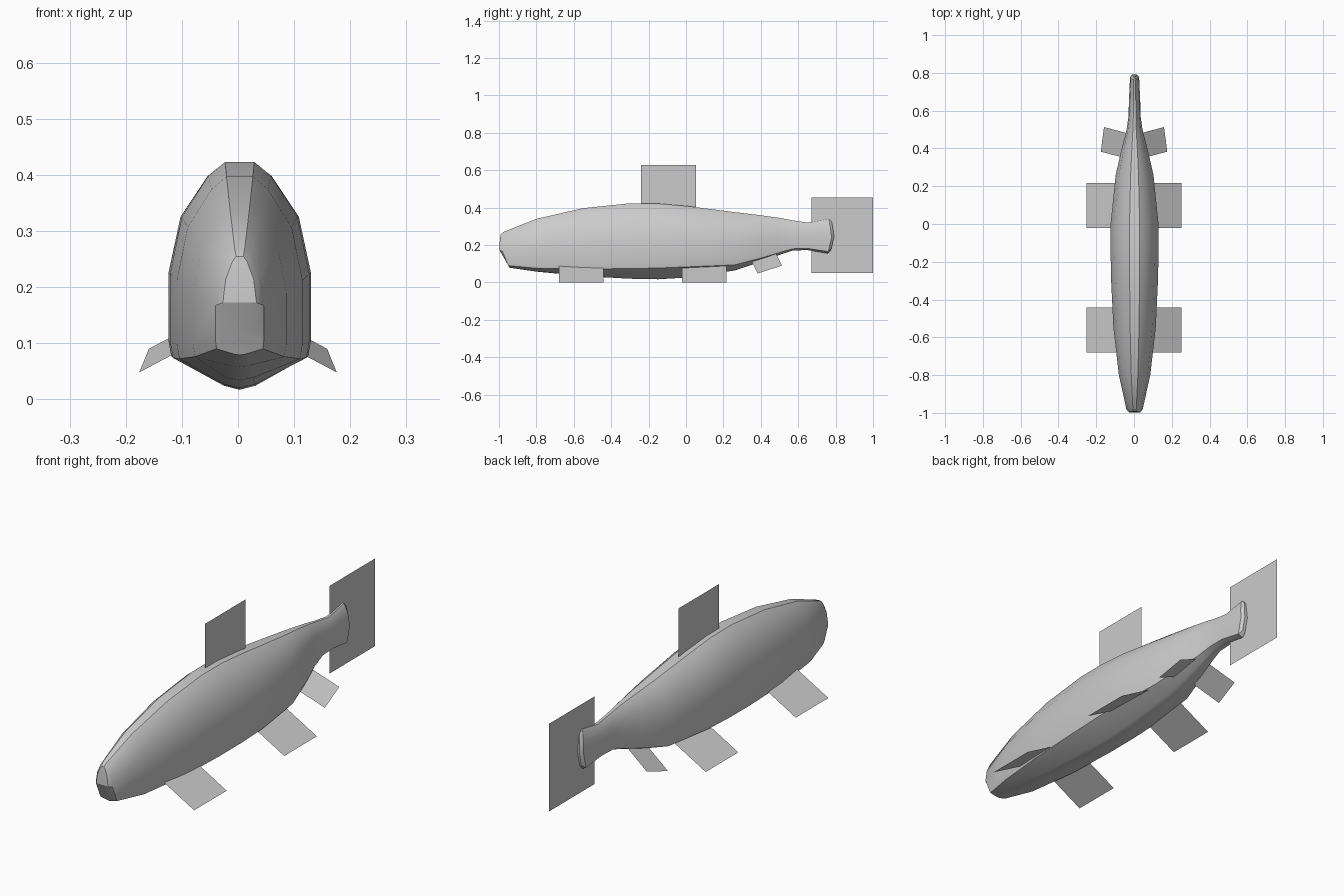
import bpy, bmesh

if "Cube" in bpy.data.objects:
    bpy.data.objects.remove(bpy.data.objects["Cube"])

# Half cross-section: (fraction of half-width, fraction of height above the lower corner)
SECTION = [(0.96, 0.0), (1.0, 0.08), (1.0, 0.43), (0.83, 0.72), (0.45, 0.93), (0.21, 1.0)]

# Stations: y, top z, lower corner z, keel z, half-width, y shift at the bottom, y shift at the top
STATIONS = [
    (-1.000, 0.255, 0.110, 0.100, 0.030, 0.045, 0.008),
    (-0.985, 0.270, 0.090, 0.079, 0.043, 0.040, 0.008),
    (-0.800, 0.340, 0.076, 0.058, 0.083, 0, 0),
    (-0.550, 0.397, 0.072, 0.034, 0.112, 0, 0),
    (-0.300, 0.423, 0.074, 0.020, 0.124, 0, 0),
    (-0.150, 0.422, 0.077, 0.017, 0.127, 0, 0),
    (0.000, 0.409, 0.083, 0.026, 0.127, 0, 0),
    (0.260, 0.376, 0.094, 0.064, 0.100, 0, 0),
    (0.400, 0.359, 0.130, 0.110, 0.068, 0, 0),
    (0.500, 0.345, 0.160, 0.147, 0.042, 0, 0),
    (0.570, 0.332, 0.180, 0.171, 0.032, 0, 0),
    (0.650, 0.320, 0.182, 0.173, 0.030, 0, 0),
    (0.780, 0.340, 0.165, 0.155, 0.024, -0.022, -0.017),
    (0.793, 0.325, 0.180, 0.172, 0.012, -0.018, -0.014),
]


def add_mesh(name, bm, smooth=False):
    bmesh.ops.recalc_face_normals(bm, faces=bm.faces)
    mesh = bpy.data.meshes.new(name)
    bm.to_mesh(mesh)
    bm.free()
    obj = bpy.data.objects.new(name, mesh)
    bpy.context.collection.objects.link(obj)
    if smooth:
        bpy.ops.object.select_all(action='DESELECT')
        obj.select_set(True)
        bpy.context.view_layer.objects.active = obj
        bpy.ops.object.shade_smooth_by_angle(angle=0.52)
    return obj


def sheet(name, corners):
    bm = bmesh.new()
    bm.faces.new([bm.verts.new(c) for c in corners])
    return add_mesh(name, bm)


def ring(bm, y, top, corner, keel, w, low, high):
    half = [(0.22 * w, keel + 0.12 * (corner - keel))]
    half += [(f * w, corner + g * (top - corner)) for f, g in SECTION]
    pts = [(0, keel)] + half + [(-x, z) for x, z in reversed(half)]
    mid, span = (top + keel) / 2, (top - keel) / 2
    verts = []
    for x, z in pts:
        t = (z - mid) / span
        verts.append(bm.verts.new((x + 0.003, y + abs(t) * (high if t > 0 else low), z)))
    return verts


# Body: lofted hull with a keeled belly, narrow tail and bowed ends
bm = bmesh.new()
rings = [ring(bm, *s) for s in STATIONS]
for a, b in zip(rings, rings[1:]):
    n = len(a)
    for i in range(n):
        j = (i + 1) % n
        bm.faces.new((a[i], a[j], b[j], b[i]))
# End caps: strips across matching left and right points
for r in (rings[0], rings[-1]):
    n = len(r)
    bm.faces.new((r[0], r[1], r[n - 1]))
    for i in range(1, n // 2):
        bm.faces.new((r[i], r[i + 1], r[n - i - 1], r[n - i]))
add_mesh("body", bm, smooth=True)

# Upright fins on the centre plane
for name, y0, y1, z0, z1 in (("dorsal_fin", -0.24, 0.053, 0.385, 0.627),
                             ("tail_fin", 0.67, 1.0, 0.05, 0.455)):
    sheet(name, [(0, y0, z0), (0, y1, z0), (0, y1, z1), (0, y0, z1)])

# Paired side fins, drooping outward, and small swept rear fins
for side, s in (("right", 1), ("left", -1)):
    for name, y0, y1 in (("front_fin", -0.68, -0.442), ("middle_fin", -0.022, 0.216)):
        sheet(f"{name}_{side}", [(s * 0.09, y0, 0.092), (s * 0.252, y0, 0.0),
                                 (s * 0.252, y1, 0.0), (s * 0.09, y1, 0.092)])
    sheet(f"rear_fin_{side}", [(s * 0.050, 0.350, 0.115), (s * 0.176, 0.383, 0.048),
                               (s * 0.159, 0.513, 0.090), (s * 0.033, 0.480, 0.157)])
